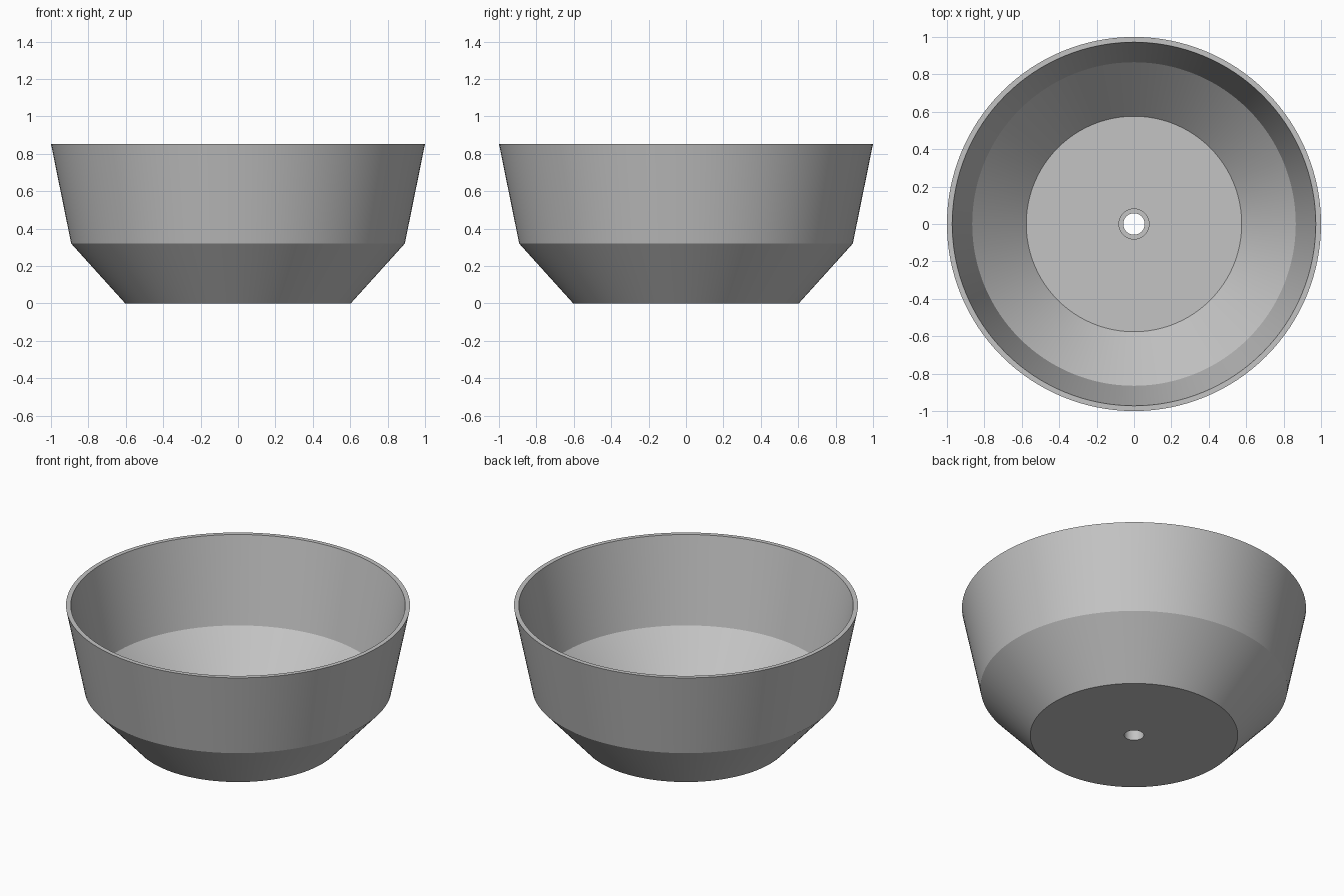
import bpy
import bmesh
from math import radians, tau
from mathutils import Vector

SEGMENTS = 128

cube = bpy.data.objects.get("Cube")
if cube:
    bpy.data.objects.remove(cube, do_unlink=True)


def make_material(name, colour):
    mat = bpy.data.materials.new(name)
    mat.use_nodes = True
    mat.diffuse_color = colour
    mat.node_tree.nodes["Principled BSDF"].inputs["Base Color"].default_value = colour
    return mat


def lathe(name, profile, mat):
    """Turn a closed (radius, height) profile around the z axis."""
    bm = bmesh.new()
    verts = [bm.verts.new((r, 0, z)) for r, z in profile]
    edges = [bm.edges.new((v, verts[(i + 1) % len(verts)])) for i, v in enumerate(verts)]
    bmesh.ops.spin(bm, geom=verts + edges, cent=Vector(), axis=Vector((0, 0, 1)),
                   angle=tau, steps=SEGMENTS, use_duplicate=False)
    bmesh.ops.remove_doubles(bm, verts=bm.verts[:], dist=0.0001)
    bmesh.ops.recalc_face_normals(bm, faces=bm.faces[:])
    mesh = bpy.data.meshes.new(name)
    bm.to_mesh(mesh)
    bm.free()
    mesh.materials.append(mat)
    obj = bpy.data.objects.new(name, mesh)
    bpy.context.collection.objects.link(obj)
    bpy.ops.object.select_all(action="DESELECT")
    obj.select_set(True)
    bpy.context.view_layer.objects.active = obj
    bpy.ops.object.shade_smooth_by_angle(angle=radians(25))
    return obj


grey = make_material("plain grey", (0.55, 0.55, 0.55, 1))

# Bowl with flared wall, thin rim, flat floor and a short collar round the drain hole
lathe("bowl", [
    (0.057, 0.0), (0.603, 0.0), (0.892, 0.32), (1.0, 0.853),   # underside and outer wall
    (0.972, 0.853), (0.865, 0.32), (0.576, 0.02),              # rim and inner wall
    (0.083, 0.02), (0.083, 0.07), (0.057, 0.07),               # floor and collar
], grey)
